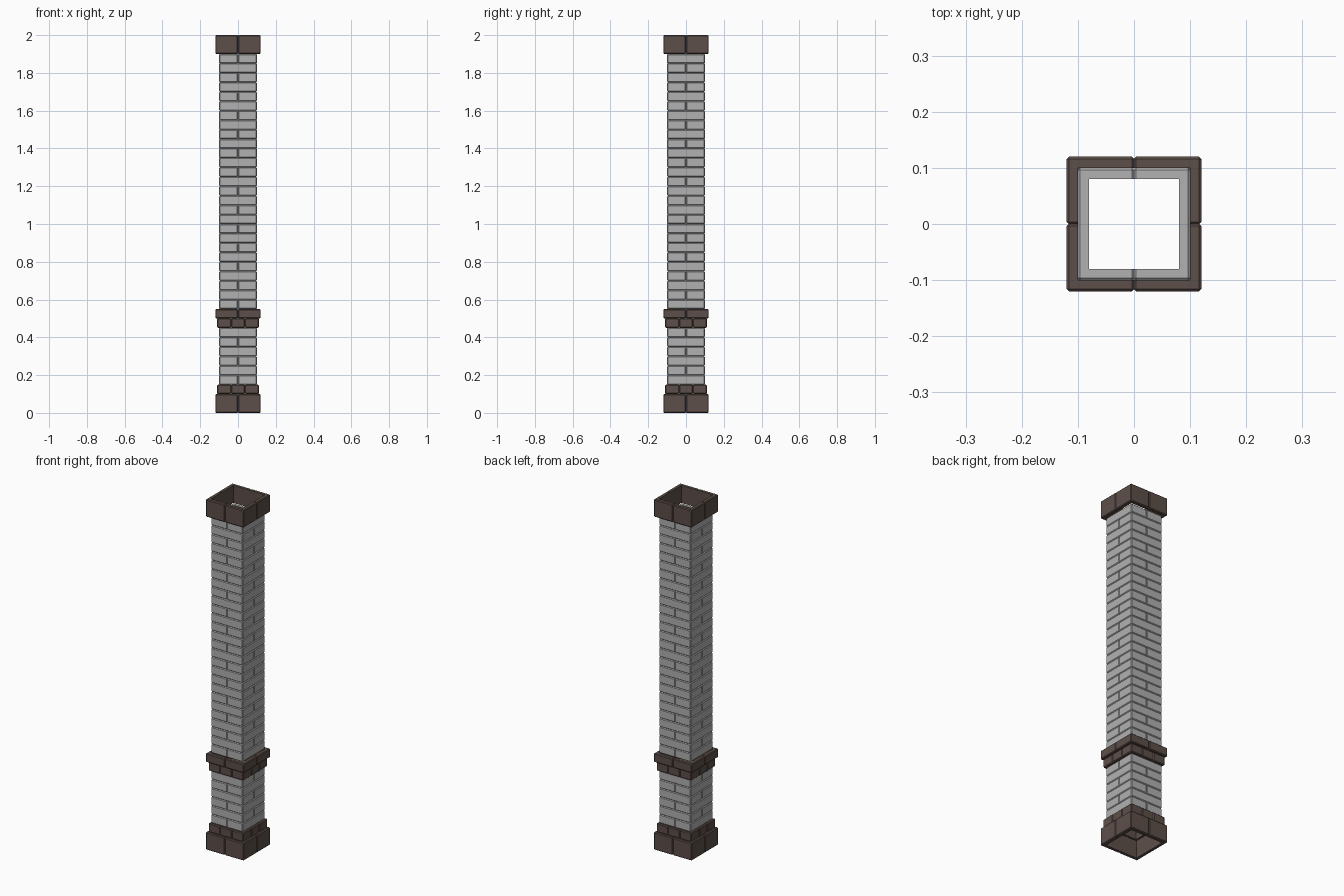
import bpy, bmesh

cube = bpy.data.objects.get("Cube")
if cube:
    bpy.data.objects.remove(cube, do_unlink=True)


def material(name, rgb):
    m = bpy.data.materials.new(name)
    m.use_nodes = True
    m.diffuse_color = (*rgb, 1)
    m.node_tree.nodes["Principled BSDF"].inputs["Base Color"].default_value = (*rgb, 1)
    return m


grey = material("grey_brick", (0.44, 0.44, 0.44))
brown = material("brown_stone", (0.11, 0.078, 0.067))

COURSE = 0.05   # height of one brick course
WALL = 0.02     # wall thickness
CHAMFER = 0.004


def turn(path, quarters):
    for _ in range(quarters):
        path = [(-y, x) for x, y in path]
    return path


def add_block(bm, path, half, z0, z1):
    """Extrude a wall block whose outer face follows a path on the square."""
    def inward(v):
        if abs(abs(v) - half) < 1e-6:
            return v * (half - WALL) / half
        return v
    inner = [(inward(x), inward(y)) for x, y in path]
    outline = path + inner[::-1]
    low = [bm.verts.new((x, y, z0)) for x, y in outline]
    high = [bm.verts.new((x, y, z1)) for x, y in outline]
    bm.faces.new(low[::-1])
    bm.faces.new(high)
    n = len(outline)
    for i in range(n):
        j = (i + 1) % n
        bm.faces.new((low[i], low[j], high[j], high[i]))


def finish(bm, name, half, mat):
    """Chamfer every edge except those on the inside of the shaft."""
    bmesh.ops.recalc_face_normals(bm, faces=bm.faces)

    def outer(v):
        return max(abs(v.co.x), abs(v.co.y)) > half - WALL / 2
    edges = [e for e in bm.edges if any(outer(v) for v in e.verts)]
    bmesh.ops.bevel(bm, geom=edges, offset=CHAMFER, segments=1,
                    affect='EDGES', clamp_overlap=True)
    mesh = bpy.data.meshes.new(name)
    bm.to_mesh(mesh)
    bm.free()
    mesh.materials.append(mat)
    bpy.context.collection.objects.link(bpy.data.objects.new(name, mesh))


def stone_ring(name, half, z0, z1, gap=0.0):
    """Four corner stones, with a stone between each pair if gap is set."""
    bm = bmesh.new()
    for q in range(4):
        add_block(bm, turn([(gap, half), (half, half), (half, gap)], q), half, z0, z1)
        if gap:
            add_block(bm, turn([(-gap, half), (gap, half)], q), half, z0, z1)
    finish(bm, name, half, brown)


def brick_shaft(name, first, last, half=0.1):
    """Courses of two wrapping bricks, with joints alternating direction."""
    bm = bmesh.new()
    wrap = [(0, -half), (half, -half), (half, half), (0, half)]
    for i in range(first, last):
        side = (i + 1) % 2
        for q in (side, side + 2):
            add_block(bm, turn(wrap, q), half, i * COURSE, (i + 1) * COURSE)
    finish(bm, name, half, grey)


# Foot of the chimney
stone_ring("base_stones", 0.12, 0, 0.1)
stone_ring("base_trim", 0.11, 0.1, 0.15, gap=0.037)

# Lower shaft and the band above it
brick_shaft("lower_shaft", 3, 9)
stone_ring("band_trim", 0.11, 0.45, 0.5, gap=0.037)
stone_ring("band_stones", 0.12, 0.5, 0.55)

# Upper shaft and crown
brick_shaft("upper_shaft", 11, 38)
stone_ring("crown_stones", 0.12, 1.9, 2.0)
